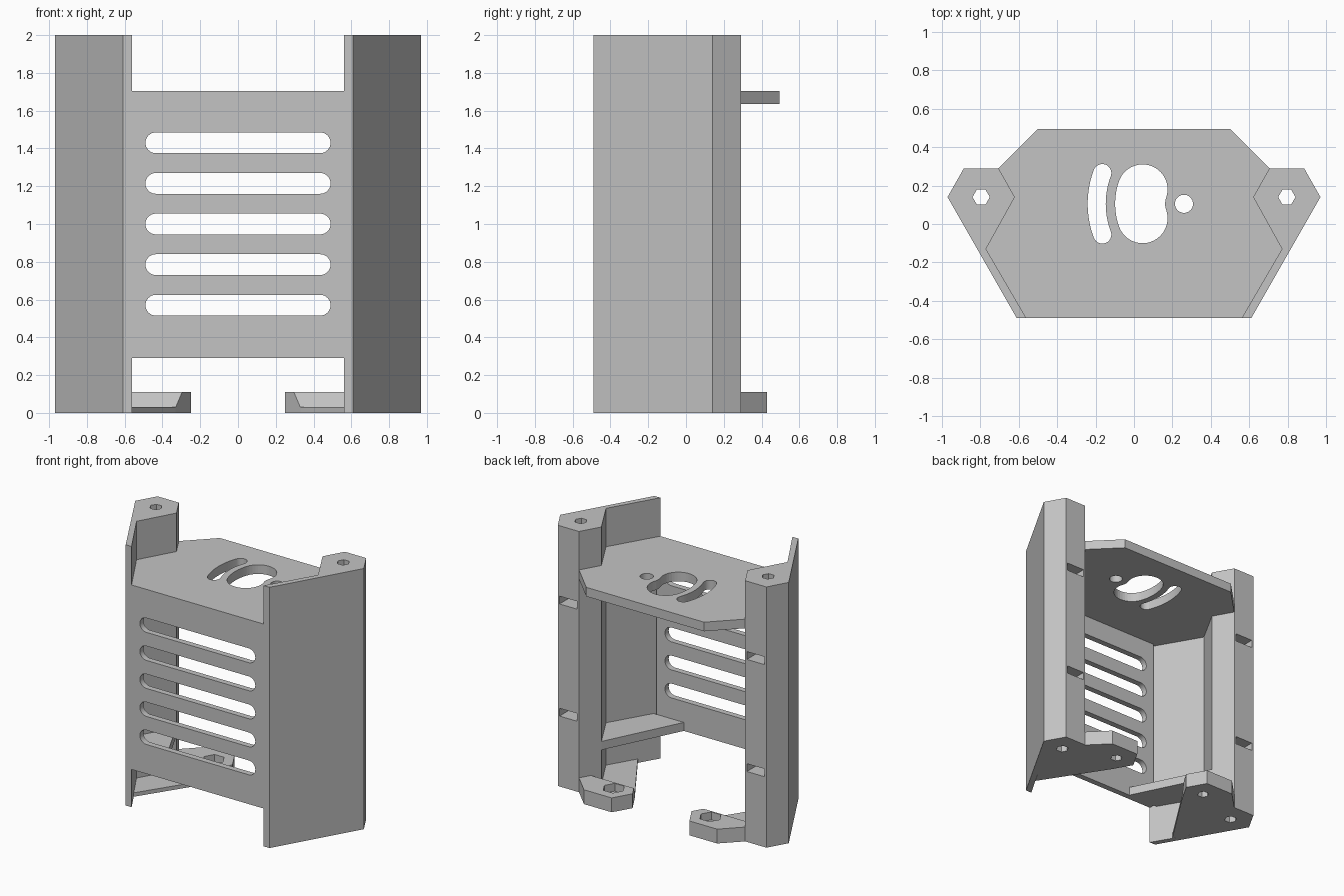
import bpy
import bmesh
from math import sin, cos, pi, atan2
from mathutils import Vector

cube = bpy.data.objects.get("Cube")
if cube:
    bpy.data.objects.remove(cube, do_unlink=True)

grey = bpy.data.materials.new("plain_grey")
grey.use_nodes = True
grey.diffuse_color = (0.55, 0.55, 0.55, 1)
grey.node_tree.nodes["Principled BSDF"].inputs["Base Color"].default_value = (0.55, 0.55, 0.55, 1)


def prism(name, outline, low, high, axis="z"):
    """Extrude a flat outline along one axis."""
    place = {"x": lambda u, v, w: (w, u, v),
             "y": lambda u, v, w: (u, w, v),
             "z": lambda u, v, w: (u, v, w)}[axis]
    bm = bmesh.new()
    face = bm.faces.new([bm.verts.new(place(u, v, low)) for u, v in outline])
    new = bmesh.ops.extrude_face_region(bm, geom=[face])["geom"]
    shift = Vector(place(0, 0, high - low))
    bmesh.ops.translate(bm, vec=shift, verts=[g for g in new if isinstance(g, bmesh.types.BMVert)])
    bmesh.ops.recalc_face_normals(bm, faces=bm.faces)
    mesh = bpy.data.meshes.new(name)
    bm.to_mesh(mesh)
    bm.free()
    mesh.materials.append(grey)
    obj = bpy.data.objects.new(name, mesh)
    bpy.context.collection.objects.link(obj)
    return obj


def cut(obj, cutters):
    """Subtract the cutters, bake the result and remove them."""
    for cutter in cutters:
        mod = obj.modifiers.new("cut", "BOOLEAN")
        mod.operation = "DIFFERENCE"
        mod.solver = "EXACT"
        mod.object = cutter
    graph = bpy.context.evaluated_depsgraph_get()
    baked = bpy.data.meshes.new_from_object(obj.evaluated_get(graph))
    obj.modifiers.clear()
    obj.data = baked
    for cutter in cutters:
        bpy.data.objects.remove(cutter, do_unlink=True)


def mirror(obj):
    obj.modifiers.new("mirror", "MIRROR").use_mirror_merge = False


def arc(cx, cy, r, start, end, n):
    return [(cx + r * cos(start + (end - start) * i / n),
             cy + r * sin(start + (end - start) * i / n)) for i in range(n + 1)]


def ring(cx, cy, r, n):
    return arc(cx, cy, r, 0, 2 * pi, n)[:-1]


def arc_slot(cx, cy, radius, half, spread):
    """Rounded slot that bends around a centre on its right."""
    a, b = pi - spread, pi + spread
    outer = arc(cx, cy, radius + half, a, b, 24)
    foot = arc(cx + radius * cos(b), cy + radius * sin(b), half, b, b + pi, 20)
    inner = arc(cx, cy, radius - half, b, a, 24)
    head = arc(cx + radius * cos(a), cy + radius * sin(a), half, a + pi, a + 2 * pi, 20)
    return outer[:-1] + foot[:-1] + inner[:-1] + head[:-1]


# Side wall and hexagonal post in one profile, with screw bore and nut slots
side = prism("side_post_and_wall",
             [(0.61, -0.49), (0.97, 0.14), (0.885, 0.29), (0.705, 0.29),
              (0.62, 0.14), (0.77, -0.13), (0.56, -0.49)], 0, 2)
nut_slot = [(0.72, -0.03), (0.87, -0.03), (0.87, 0.03), (0.72, 0.03)]
cut(side, [prism("bore", ring(0.795, 0.14, 0.045, 6), -0.1, 2.1)]
    + [prism("nut_slot", [(x, z + h) for x, z in nut_slot], 0.065, 0.4, "y") for h in (0.57, 1.43)])
mirror(side)

# Front plate with five rounded vents
front = prism("front_plate", [(-0.56, 0.29), (0.56, 0.29), (0.56, 1.635), (-0.56, 1.635)],
              -0.49, -0.445, "y")
vents = []
for i in range(5):
    z = 0.57 + 0.215 * i
    vents.append(prism("vent", arc(0.435, z, 0.055, -pi / 2, pi / 2, 16)
                       + arc(-0.435, z, 0.055, pi / 2, 3 * pi / 2, 16), -0.6, -0.3, "y"))
cut(front, vents)

# Top plate with pivot hole and two curved openings around it
half = [(0.56, -0.49), (0.77, -0.13), (0.62, 0.14), (0.705, 0.29), (0.5, 0.495)]
top = prism("top_plate", half + [(-x, y) for x, y in reversed(half)], 1.635, 1.705)
px, py = 0.26, 0.105
cut(top, [prism("hole", o, 1.5, 1.8) for o in (
    ring(px, py, 0.047, 40),
    arc_slot(px, py, 0.228, 0.13, atan2(0.075, 0.215)),
    arc_slot(px, py, 0.454, 0.047, atan2(0.16, 0.425)))])

# Inner ledges along the side walls
ledge = prism("inner_ledge", [(0.33, -0.445), (0.586, -0.445), (0.77, -0.13), (0.62, 0.14)], 0.29, 0.355)
mirror(ledge)

# Mounting feet: thin web, ramp, thick tab with a nut pocket
foot = prism("mounting_foot",
             [(0.33, 0.15), (0.647, -0.34), (0.77, -0.13), (0.62, 0.14),
              (0.705, 0.29), (0.565, 0.43), (0.33, 0.43), (0.25, 0.29)], 0, 0.11)
cut(foot, [prism("ramp", [(-0.6, 0.03), (0.15, 0.03), (0.21, 0.11), (0.24, 0.15), (-0.6, 0.15)],
                 0, 1, "x"),
           prism("pocket", ring(0.41, 0.29, 0.08, 6), 0.05, 0.2),
           prism("screw_hole", ring(0.41, 0.29, 0.042, 6), -0.1, 0.2)])
mirror(foot)
